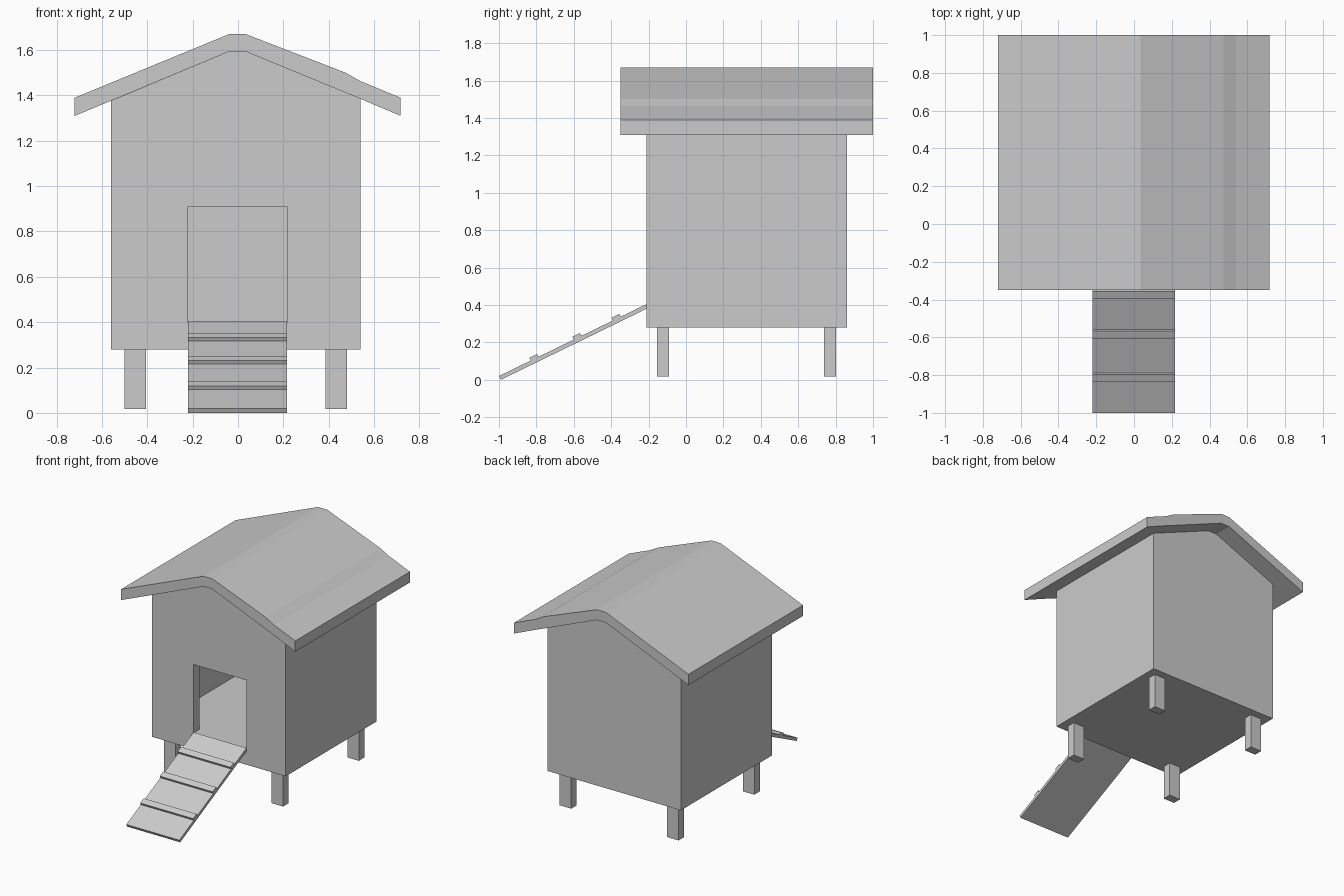
import bpy, bmesh
from mathutils import Vector

if "Cube" in bpy.data.objects:
    bpy.data.objects.remove(bpy.data.objects["Cube"])


def prism(name, profile, lo, hi, axis):
    """Extrude a profile along 'y' (points are x, z) or 'x' (points are y, z)."""
    bm = bmesh.new()
    put = (lambda p, d: (p[0], d, p[1])) if axis == 'y' else (lambda p, d: (d, p[0], p[1]))
    face = bm.faces.new([bm.verts.new(put(p, lo)) for p in profile])
    new = bmesh.ops.extrude_face_region(bm, geom=[face])['geom']
    step = Vector(put((0, 0), hi - lo))
    bmesh.ops.translate(bm, vec=step, verts=[v for v in new if isinstance(v, bmesh.types.BMVert)])
    bmesh.ops.recalc_face_normals(bm, faces=bm.faces[:])
    mesh = bpy.data.meshes.new(name)
    bm.to_mesh(mesh)
    bm.free()
    obj = bpy.data.objects.new(name, mesh)
    bpy.context.collection.objects.link(obj)
    return obj


def rect(a0, a1, z0, z1):
    return [(a0, z0), (a1, z0), (a1, z1), (a0, z1)]


def cut(obj, cutter):
    cutter.hide_render = True
    cutter.hide_viewport = True
    mod = obj.modifiers.new(cutter.name, 'BOOLEAN')
    mod.operation = 'DIFFERENCE'
    mod.solver = 'EXACT'
    mod.object = cutter


# Gabled house body, hollow up to the roof, with a doorway in the front
house = prism("house_body", [(-0.56, 0.28), (0.54, 0.28), (0.54, 1.385), (0.035, 1.593),
                             (-0.04, 1.593), (-0.56, 1.376)], -0.21, 0.86, 'y')
cut(house, prism("cavity_cutter", rect(-0.51, 0.49, 0.40, 1.9), -0.14, 0.80, 'y'))
cut(house, prism("doorway_cutter", rect(-0.22, 0.217, 0.40, 0.91), -0.4, 0.1, 'y'))

# Folded roof slab with a narrow flat ridge and a slight dent on the right slope
prism("roof", [(-0.72, 1.31), (-0.04, 1.593), (0.035, 1.593), (0.54, 1.385), (0.717, 1.31),
               (0.717, 1.39), (0.54, 1.463), (0.475, 1.50), (0.035, 1.67), (-0.04, 1.67),
               (-0.72, 1.39)], -0.35, 1.0, 'y')

# Four legs
for side, x0, x1 in (("left", -0.50, -0.405), ("right", 0.385, 0.48)):
    for end, y0 in (("front", -0.155), ("back", 0.737)):
        prism(f"{end}_{side}_leg", rect(x0, x1, 0.018, 0.28), y0, y0 + 0.065, 'y')

# Sloping ramp up to the doorway
foot = Vector((-1.0, 0.02))
along = (Vector((-0.21, 0.405)) - foot).normalized()
up = Vector((-along.y, along.x))
prism("ramp", [foot, (-0.21, 0.405), (-0.21, 0.38), (-0.99, 0.0)], -0.22, 0.217, 'x')

# Cleats across the ramp
for i, y in enumerate((-0.83, -0.60, -0.39)):
    base = foot + along * ((y - foot.x) / along.x)
    prism(f"ramp_cleat_{i + 1}", [base - up * 0.005, base + along * 0.045 - up * 0.005,
                                  base + along * 0.045 + up * 0.017, base + up * 0.017],
          -0.22, 0.217, 'x')
